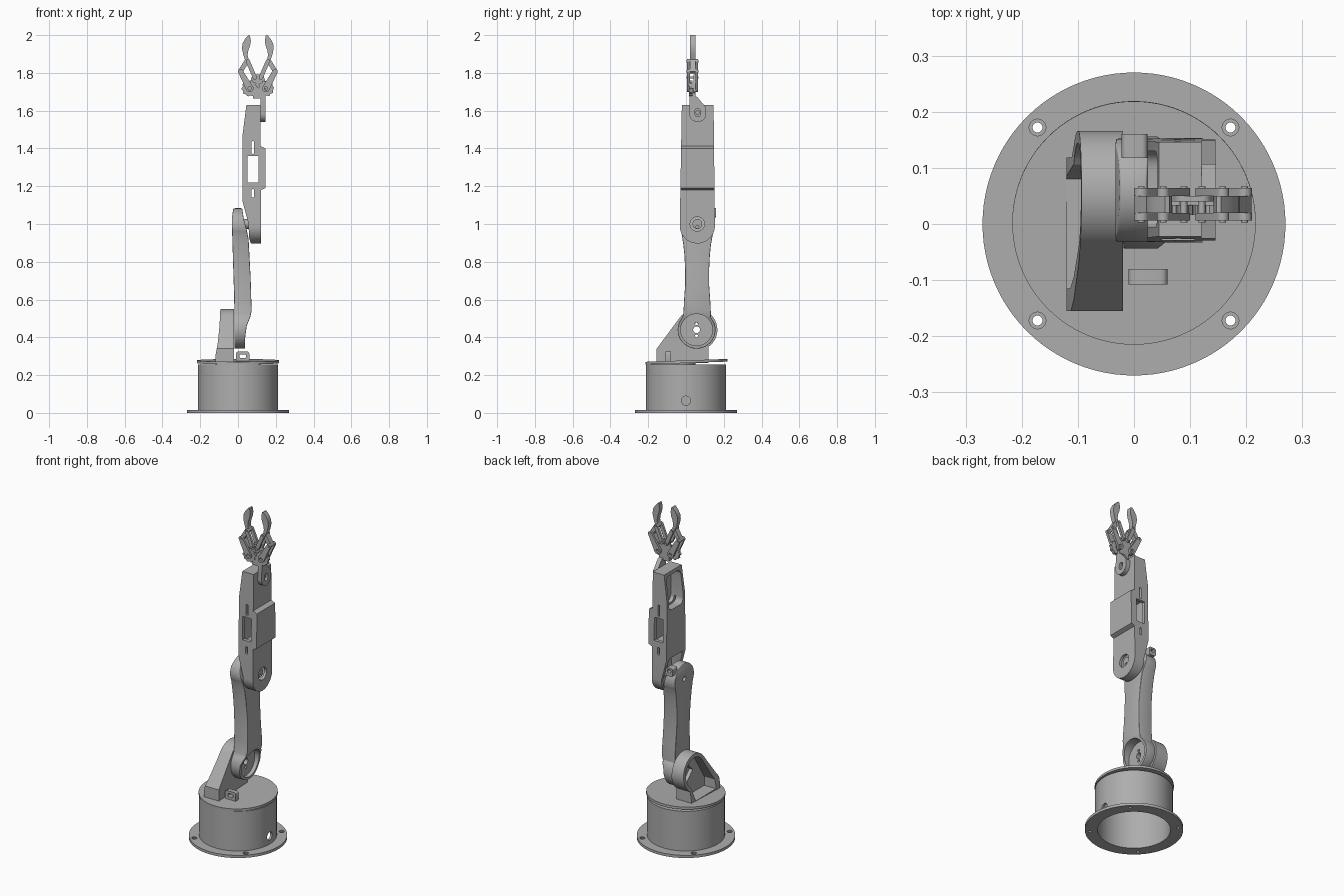
import bpy, bmesh
from math import sin, cos, pi, radians
from mathutils import Matrix, Vector
from mathutils.geometry import convex_hull_2d

cube = bpy.data.objects.get("Cube")
if cube:
    bpy.data.objects.remove(cube, do_unlink=True)

grey = bpy.data.materials.new("plain grey")
grey.use_nodes = True
grey.diffuse_color = (0.42, 0.42, 0.42, 1)
grey.node_tree.nodes["Principled BSDF"].inputs["Base Color"].default_value = (0.42, 0.42, 0.42, 1)


# ---- outline helpers ----
def arc(c, r, a=0, b=360, n=32):
    steps = n if b - a < 360 else n - 1
    span = (b - a) / n
    return [(c[0] + r * cos(radians(a + span * i)), c[1] + r * sin(radians(a + span * i)))
            for i in range(steps + 1)]


def hull(*groups):
    pts = [p for g in groups for p in g]
    return [pts[i] for i in convex_hull_2d([Vector(p) for p in pts])]


def rect(u0, u1, v0, v1):
    return [(u0, v0), (u1, v0), (u1, v1), (u0, v1)]


def rounded(u0, u1, v0, v1, r):
    return hull(*[arc((u, v), r, n=16) for u, v in rect(u0 + r, u1 - r, v0 + r, v1 - r)])


# ---- solid helpers ----
def prism(name, outline, axis, lo, hi):
    """Extrude a 2D outline along an axis between two positions."""
    place = {"x": lambda p, t: (t, p[0], p[1]),
             "y": lambda p, t: (p[0], t, p[1]),
             "z": lambda p, t: (p[0], p[1], t)}[axis]
    bm = bmesh.new()
    ends = [[bm.verts.new(place(p, t)) for p in outline] for t in (lo, hi)]
    for ring in ends:
        bm.faces.new(ring)
    n = len(outline)
    for i in range(n):
        j = (i + 1) % n
        bm.faces.new((ends[0][i], ends[0][j], ends[1][j], ends[1][i]))
    bmesh.ops.recalc_face_normals(bm, faces=bm.faces)
    mesh = bpy.data.meshes.new(name)
    bm.to_mesh(mesh)
    bm.free()
    mesh.materials.append(grey)
    obj = bpy.data.objects.new(name, mesh)
    bpy.context.collection.objects.link(obj)
    return obj


def apply(obj, mod):
    bpy.context.view_layer.objects.active = obj
    bpy.ops.object.modifier_apply(modifier=mod.name)


def combine(obj, operation, *others):
    """Cut, join or intersect, then remove the helper solids."""
    for other in others:
        mod = obj.modifiers.new("combine", "BOOLEAN")
        mod.operation, mod.solver, mod.object = operation, "EXACT", other
        apply(obj, mod)
        bpy.data.objects.remove(other, do_unlink=True)
    return obj


def cut(obj, outline, axis, lo, hi):
    return combine(obj, "DIFFERENCE", prism("cutter", outline, axis, lo, hi))


def clip_loop(name, outline, slot, axis, lo, hi):
    return cut(prism(name, outline, axis, lo, hi), slot, axis, lo - 0.1, hi + 0.1)


# ---- base ----
O = (0, 0)
flange = prism("base_flange", arc(O, 0.27, n=96), "z", 0, 0.016)
cut(flange, arc(O, 0.2, n=96), "z", -1, 1)
for sx in (-1, 1):
    for sy in (-1, 1):
        c = (0.172 * sx, 0.172 * sy)
        cut(flange, arc(c, 0.009, n=20), "z", -1, 1)
        cut(flange, arc(c, 0.015, n=20), "z", 0.01, 1)
drum = prism("base_drum", arc(O, 0.213, n=96), "z", 0.001, 0.256)
cut(drum, arc(O, 0.2, n=96), "z", -1, 0.24)
cut(drum, arc((0, 0.065), 0.024, n=24), "x", 0.1, 0.3)
prism("base_motor_mount", rect(0.06, 0.185, -0.05, 0.05), "z", 0.13, 0.245)
prism("turntable_hub", arc((0, -0.07), 0.12, n=48), "z", 0.25, 0.264)
turntable = prism("turntable", arc(O, 0.217, n=96), "z", -0.007, 0.007)
turntable.matrix_world = Matrix.Translation((0, 0.002, 0.271)) @ Matrix.Rotation(radians(2), 4, "X")
clip_loop("cable_clip", rounded(-0.01, 0.06, 0.265, 0.325, 0.012),
          rounded(0.008, 0.042, 0.29, 0.31, 0.006), "y", -0.108, -0.08)

# ---- shoulder bracket ----
S = (0.056, 0.44)
bracket = prism("shoulder_bracket", arc(S, 0.11, -55, 145, 40)
                + [(-0.155, 0.34), (-0.155, 0.265), (0.118, 0.265)], "x", -0.13, -0.02)
combine(bracket, "INTERSECT", prism("side", [
    (-0.12, 0.26), (-0.02, 0.26), (-0.02, 0.56), (-0.093, 0.56),
    (-0.098, 0.46), (-0.107, 0.37), (-0.12, 0.3)], "y", -0.3, 0.3))
cut(bracket, arc(S, 0.088, -55, 145, 32) + [(-0.115, 0.335), (-0.115, 0.282), (0.08, 0.282)],
    "x", -0.3, -0.042)
cut(bracket, arc((0.056, 0.42), 0.06, n=4), "x", -0.3, 0)

# ---- lower arm ----
E = (0.06, 0.99)
waist = [(0.132, 0.52), (0.128, 0.6), (0.123, 0.67), (0.122, 0.75), (0.126, 0.83), (0.132, 0.89)]
left_waist = [(0.118 - y, z) for y, z in reversed(waist)]
lower = prism("lower_arm", arc(S, 0.1, -220, 40, 48) + waist
              + arc(E, 0.092, -25, 205, 40) + left_waist, "x", -0.1, 0.1)
combine(lower, "INTERSECT", prism("side", [
    (-0.018, 0.3), (0.036, 0.3), (0.038, 0.4), (0.046, 0.46), (0.066, 0.51), (0.072, 0.54),
    (0.067, 0.71), (0.056, 0.92), (0.046, 0.97), (0.03, 1.03), (0.02, 1.1), (-0.022, 1.1),
    (-0.033, 1.03), (-0.03, 0.92), (-0.02, 0.6)], "y", -0.3, 0.3))
bevel = lower.modifiers.new("round", "BEVEL")
bevel.width, bevel.segments, bevel.angle_limit = 0.008, 3, radians(60)
apply(lower, bevel)
cut(lower, arc(S, 0.084, n=48), "x", 0.014, 0.3)
cut(lower, arc(S, 0.018, n=24), "x", -0.3, 0.3)
for dz in (-0.032, 0.032):
    cut(lower, arc((S[0], S[1] + dz), 0.008, n=16), "x", -0.3, 0.3)
cut(lower, arc(E, 0.014, n=20), "x", -0.3, 0.3)
clip_loop("elbow_clip", rounded(-0.022, 0.024, 1.035, 1.084, 0.01),
          rounded(-0.01, 0.012, 1.055, 1.074, 0.005), "y", 0.118, 0.16)

# ---- upper arm ----
upper = prism("upper_arm", hull(arc(E, 0.093, 180, 360), [(-0.022, 1.63), (0.146, 1.63)],
                                [(-0.024, 1.2), (0.147, 1.2)]), "x", 0, 0.2)
combine(upper, "INTERSECT", prism("side", [
    (0.07, 0.89), (0.122, 0.89), (0.122, 1.18), (0.145, 1.19), (0.145, 1.4), (0.12, 1.412),
    (0.12, 1.635), (0.045, 1.635), (0.024, 1.47), (0.024, 1.12), (0.056, 1.0), (0.058, 0.93)],
    "y", -0.3, 0.3))
cut(upper, rounded(-0.006, 0.13, 1.41, 1.61, 0.03), "x", -0.1, 0.106)
cut(upper, hull(arc(E, 0.078, 180, 360), rect(0, 0.125, 1.08, 1.12)), "x", -0.1, 0.106)
cut(upper, rect(-0.008, 0.13, 1.2, 1.38), "x", 0.04, 0.13)
cut(upper, rect(0.05, 0.108, 1.22, 1.36), "y", -0.3, 0.3)
for z0, z1 in ((1.37, 1.44), (1.14, 1.185)):
    cut(upper, rounded(0.072, 0.084, z0, z1, 0.005), "y", -0.3, 0.3)
cut(upper, arc((0.06, 1.0), 0.038, n=32), "x", 0.08, 0.3)
shaft = prism("elbow_shaft", arc((0.06, 1.0), 0.026, n=24), "x", 0.02, 0.108)
cut(shaft, arc((0.06, 0.985), 0.008, n=16), "x", 0.09, 0.3)

# ---- wrist ----
wrist = prism("wrist_link", hull(arc((0.062, 1.585), 0.045), [
    (0.107, 1.615), (0.06, 1.672), (0.02, 1.685), (0.018, 1.6)]), "x", 0.12, 0.146)
cut(wrist, rounded(0.048, 0.076, 1.568, 1.612, 0.013), "x", 0.1, 0.2)
prism("wrist_pin", arc((0.062, 1.59), 0.012, n=20), "x", 0.1, 0.135)
prism("gripper_neck", rect(0.08, 0.146, 1.665, 1.72), "y", 0.02, 0.05)

# ---- gripper ----
GX = 0.105
LAYERS = (("front", 0.006, 0.02), ("back", 0.05, 0.064))


def bar(name, p, q, r0, r1, lo, hi):
    return prism(name, hull(arc(p, r0, n=24), arc(q, r1, n=24)), "y", lo, hi)


prism("gripper_back_plate", hull(*[arc((GX + dx, z), 0.016, n=20) for dx, z in
                                   rect(-0.04, 0.04, 1.71, 1.71) + rect(-0.016, 0.016, 1.775, 1.775)]),
      "y", 0.04, 0.05)
claw = [(0.104, 1.808), (0.098, 1.822), (0.068, 1.87), (0.078, 1.9), (0.084, 1.93), (0.081, 1.955),
        (0.068, 1.98), (0.05, 2.0), (0.042, 1.998), (0.037, 1.97), (0.041, 1.945), (0.05, 1.92),
        (0.054, 1.895), (0.05, 1.875), (0.042, 1.862), (0.05, 1.852), (0.08, 1.805), (0.09, 1.796)]
for side, s in (("left", 1), ("right", -1)):
    gear, joint = (GX + s * 0.043, 1.718), (GX + s * 0.092, 1.808)
    inner, tip = (GX + s * 0.016, 1.775), (GX + s * 0.053, 1.862)
    teeth = [(gear[0] + r * cos(a), gear[1] + r * sin(a)) for a, r in
             [(2 * pi * i / 40, 0.043 if i % 4 < 2 else 0.038) for i in range(40)]]
    wheel = prism(side + "_gear", teeth, "y", 0.016, 0.034)
    cut(wheel, arc(gear, 0.009, n=20), "y", -0.1, 0.2)
    prism(side + "_finger", [(GX + s * dx, z) for dx, z in claw], "y", 0.02, 0.05)
    for layer, lo, hi in LAYERS:
        drive = bar(f"{side}_{layer}_drive_link", gear, joint, 0.02, 0.013, lo, hi)
        cut(drive, arc(gear, 0.009, n=20), "y", -0.1, 0.2)
        bar(f"{side}_{layer}_guide_link", inner, tip, 0.011, 0.011, lo, hi)
    for label, p in (("joint", joint), ("inner", inner), ("tip", tip)):
        prism(f"{side}_{label}_pin", arc(p, 0.006, n=16), "y", 0.003, 0.067)

# ---- smooth curved faces, keep edges sharp ----
for obj in bpy.context.scene.objects:
    obj.select_set(obj.type == "MESH")
bpy.ops.object.shade_smooth_by_angle(angle=radians(30))
